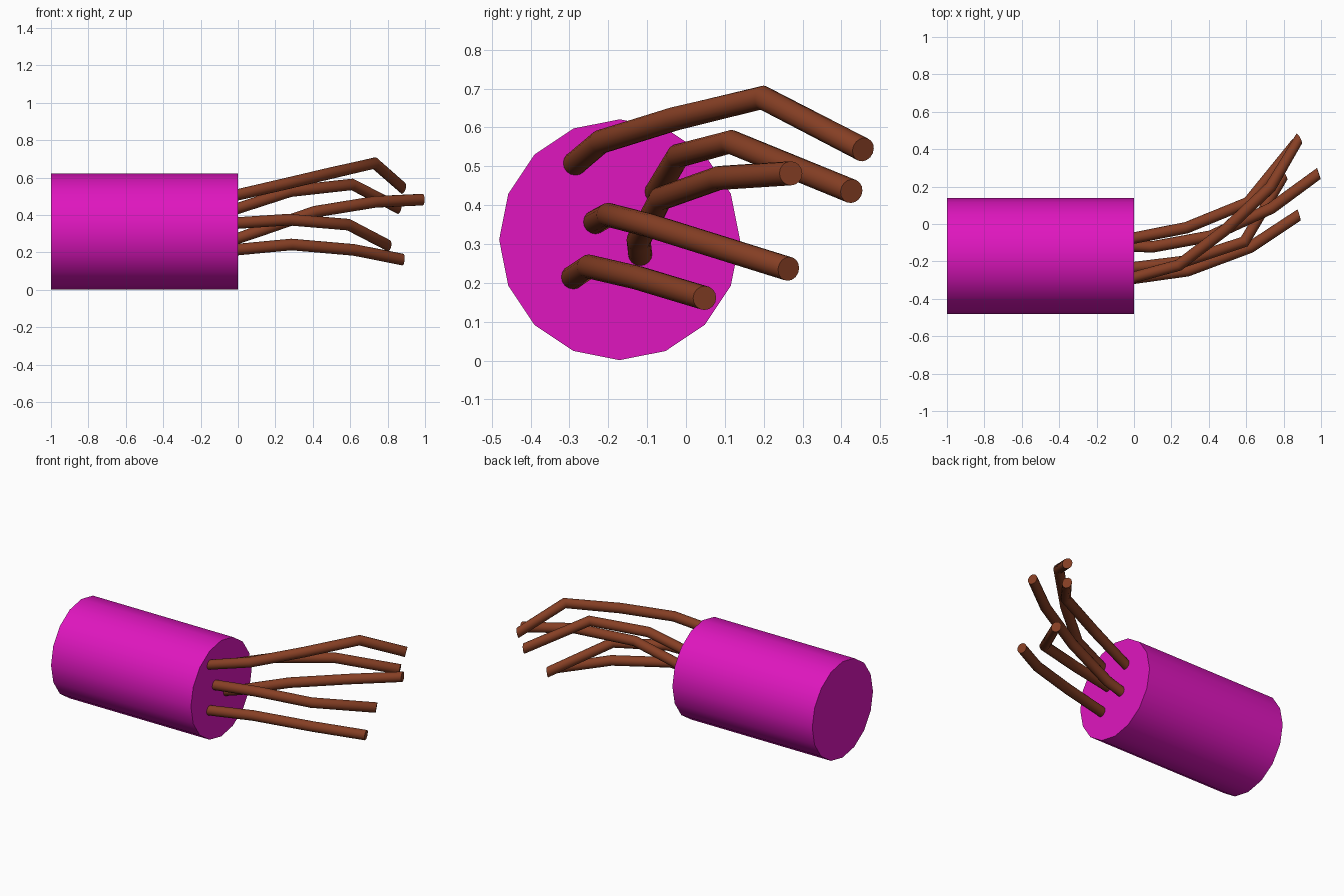
import bpy, bmesh
from math import cos, sin, pi, radians
from mathutils import Vector

if "Cube" in bpy.data.objects:
    bpy.data.objects.remove(bpy.data.objects["Cube"])

X = Vector((1, 0, 0))


def material(name, color):
    m = bpy.data.materials.new(name)
    m.diffuse_color = (*color, 1)
    m.use_nodes = True
    m.node_tree.nodes["Principled BSDF"].inputs["Base Color"].default_value = m.diffuse_color
    return m


def sweep(name, path, radius, sides, mat, angle):
    """Tube of circular rings along a path, capped at both ends."""
    pts = [Vector(p) for p in path]
    dirs = [(b - a).normalized() for a, b in zip(pts, pts[1:])]
    # first ring sits flat on the palm, end ring leans halfway to the path
    normals = [X] + [a + b for a, b in zip(dirs, dirs[1:])] + [dirs[-1] + X]
    bm = bmesh.new()
    rings = []
    for p, n in zip(pts, normals):
        rot = X.rotation_difference(n.normalized())
        rings.append([bm.verts.new(p + rot @ Vector((0, radius * cos(2 * pi * i / sides),
                                                     radius * sin(2 * pi * i / sides))))
                      for i in range(sides)])
    for a, b in zip(rings, rings[1:]):
        for i in range(sides):
            j = (i + 1) % sides
            bm.faces.new((a[i], a[j], b[j], b[i]))
    bm.faces.new(rings[0][::-1])
    bm.faces.new(rings[-1])
    bmesh.ops.recalc_face_normals(bm, faces=bm.faces)
    me = bpy.data.meshes.new(name)
    bm.to_mesh(me)
    bm.free()
    ob = bpy.data.objects.new(name, me)
    bpy.context.collection.objects.link(ob)
    me.materials.append(mat)
    bpy.ops.object.select_all(action='DESELECT')
    ob.select_set(True)
    bpy.context.view_layer.objects.active = ob
    bpy.ops.object.shade_smooth_by_angle(angle=radians(angle))


magenta = material("magenta", (0.74, 0.008, 0.52))
brown = material("brown", (0.24, 0.05, 0.018))

# Main barrel
sweep("barrel", [(-1, -0.171, 0.311), (0, -0.171, 0.311)], 0.31, 16, magenta, 30)

# Five bent tendrils growing from the right end
tendrils = [
    [(0, -0.285, 0.508), (0.24, -0.22, 0.563), (0.49, -0.03, 0.622), (0.73, 0.197, 0.677), (0.883, 0.456, 0.543)],
    [(0, -0.075, 0.435), (0.28, -0.02, 0.527), (0.61, 0.115, 0.563), (0.86, 0.426, 0.436)],
    [(0, -0.118, 0.275), (0.1, -0.122, 0.31), (0.41, -0.065, 0.417), (0.735, 0.085, 0.47), (0.988, 0.27, 0.482)],
    [(0, -0.233, 0.357), (0.27, -0.2, 0.375), (0.59, -0.095, 0.348), (0.805, 0.264, 0.236)],
    [(0, -0.29, 0.215), (0.285, -0.25, 0.242), (0.62, -0.125, 0.213), (0.882, 0.048, 0.161)],
]
for k, path in enumerate(tendrils, 1):
    sweep(f"tendril_{k}", path, 0.031, 16, brown, 50)
